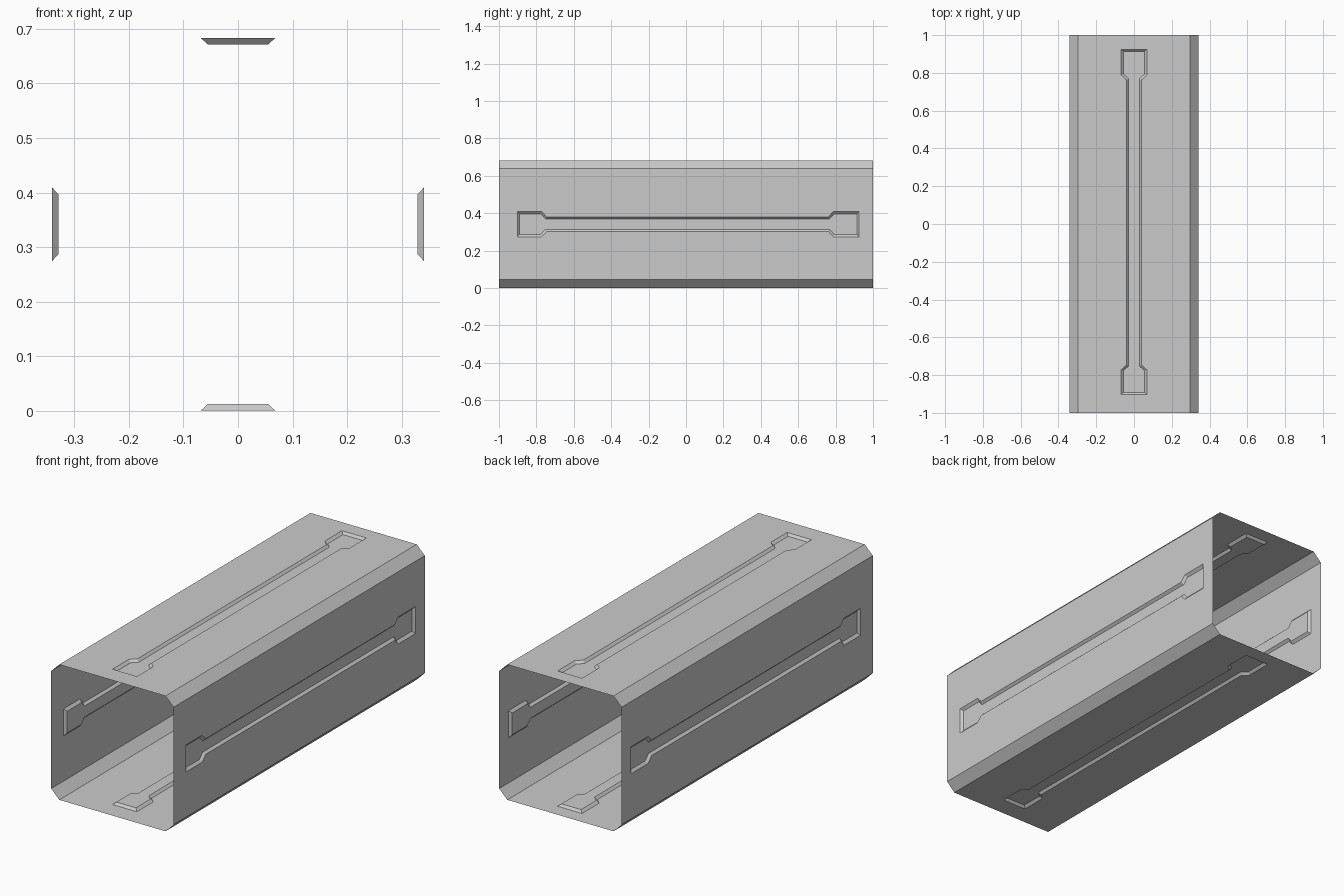
import bpy, bmesh
from math import pi
from mathutils import Matrix, Vector

if "Cube" in bpy.data.objects:
    bpy.data.objects.remove(bpy.data.objects["Cube"])

HALF = 0.341      # centre to panel
EDGE = 0.296      # panel half width before the corner chamfer
DEPTH = 0.012     # groove depth
CZ = 0.342        # height of tube axis

# Half outline of the dumbbell groove: rim on the panel, floor inside it
rim = [(0, .925), (.068, .925), (.068, .788), (.039, .762),
       (.039, -.745), (.068, -.772), (.068, -.902), (0, -.902)]
floor = [(0, .914), (.055, .914), (.055, .793), (.028, .768),
         (.028, -.751), (.055, -.777), (.055, -.891), (0, -.891)]


def half_panel(bm, side, turn):
    def loop(pts, z):
        return [bm.verts.new(turn @ Vector((side * x, y, z))) for x, y in pts]

    def face(verts):
        bm.faces.new(verts if side > 0 else verts[::-1])

    r, f = loop(rim, HALF), loop(floor, HALF - DEPTH)
    o = loop([(0, -1), (EDGE, -1), (EDGE, 1), (0, 1)], HALF)
    # flat panel split in end strips, middle and side, around the groove
    face(o + r)
    # sloped groove walls and floor
    for i in range(len(r) - 1):
        face([r[i], f[i], f[i + 1], r[i + 1]])
    face(f[::-1])


bm = bmesh.new()
for k in range(4):
    turn = Matrix.Rotation(k * pi / 2, 3, 'Y')
    for side in (1, -1):
        half_panel(bm, side, turn)
    # corner chamfer
    bm.faces.new([bm.verts.new(turn @ Vector(p)) for p in
                  ((EDGE, -1, HALF), (HALF, -1, EDGE), (HALF, 1, EDGE), (EDGE, 1, HALF))])
bmesh.ops.remove_doubles(bm, verts=bm.verts, dist=1e-4)
bmesh.ops.recalc_face_normals(bm, faces=bm.faces)
# make sure the skin faces outwards
if sum(f.normal.dot(Vector((f.calc_center_median().x, 0, f.calc_center_median().z))) * f.calc_area()
       for f in bm.faces) < 0:
    bmesh.ops.reverse_faces(bm, faces=bm.faces)
bmesh.ops.triangulate(bm, faces=[f for f in bm.faces if len(f.verts) > 4])

mesh = bpy.data.meshes.new("square_tube")
bm.to_mesh(mesh)
bm.free()
tube = bpy.data.objects.new("square_tube", mesh)
tube.location.z = CZ
bpy.context.collection.objects.link(tube)
